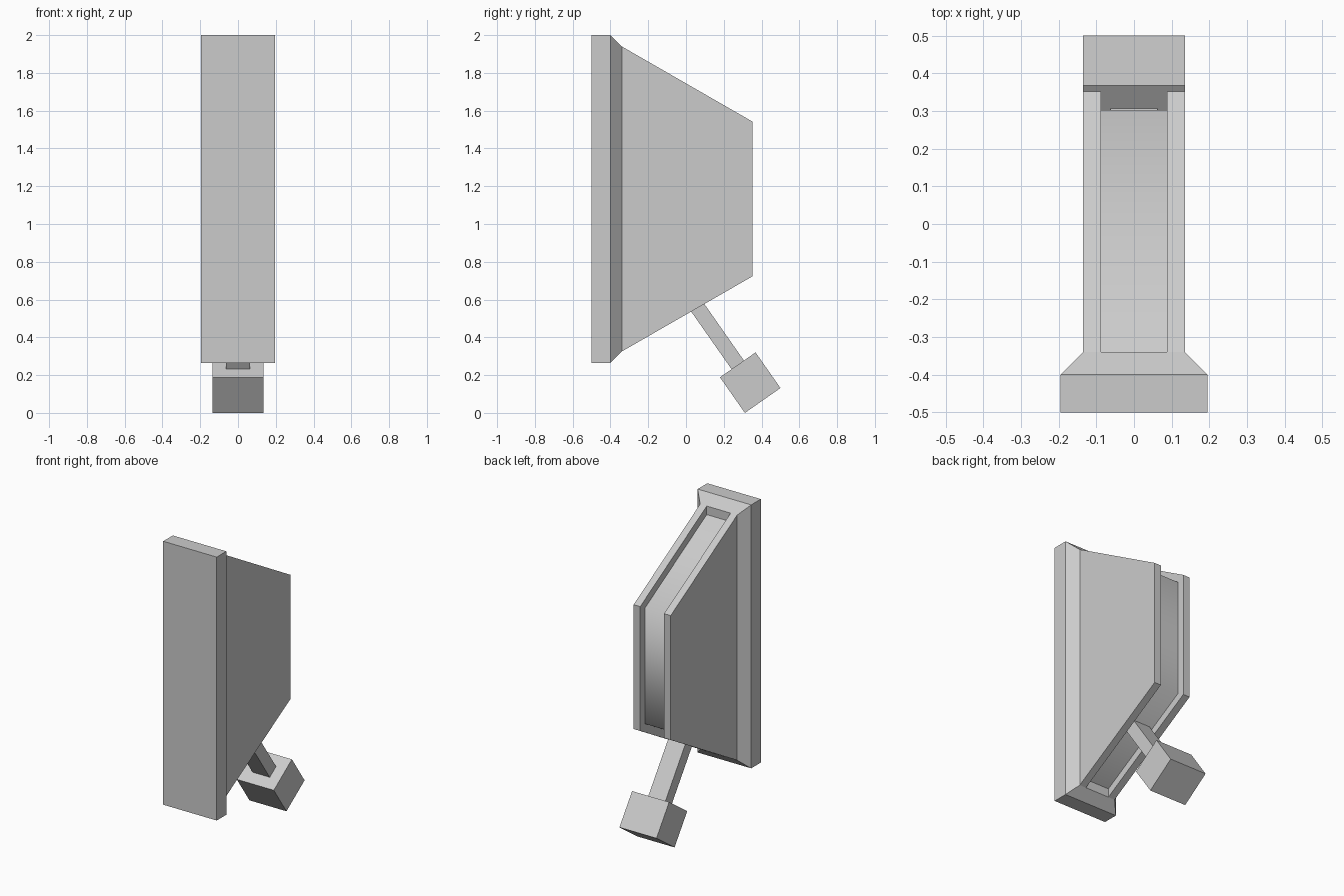
import bpy, bmesh, math
from mathutils import Matrix, Vector

if "Cube" in bpy.data.objects:
    bpy.data.objects.remove(bpy.data.objects["Cube"])


def finish(bm, name):
    bmesh.ops.recalc_face_normals(bm, faces=bm.faces)
    mesh = bpy.data.meshes.new(name)
    bm.to_mesh(mesh)
    bm.free()
    ob = bpy.data.objects.new(name, mesh)
    bpy.context.collection.objects.link(ob)
    return ob


# Head: front plate, chamfer and tapered body with a groove round its rim
bm = bmesh.new()
ZC = 1.1325


def ring(y, hx, hz):
    return [bm.verts.new((sx * hx, y, ZC + sz * hz))
            for sx, sz in ((-1, -1), (1, -1), (1, 1), (-1, 1))]


front, back = ring(-0.5, 0.195, 0.8675), ring(-0.4, 0.195, 0.8675)
bm.faces.new(front)
for i in range(4):
    j = (i + 1) % 4
    bm.faces.new((front[i], front[j], back[j], back[i]))

# U-shaped sections along the rim, from the top of the plate to the bottom
rim = [(-0.34, 0.8075), (0.352, 0.4095), (0.352, -0.4095), (-0.34, -0.8075)]
floor = [(-0.34, 0.751), (0.303, 0.381), (0.303, -0.381), (-0.34, -0.751)]
HX, GX = 0.135, 0.087
stations = []
for r, f in zip(rim, floor):
    section = [(-HX, r), (-GX, r), (-GX, f), (GX, f), (GX, r), (HX, r)]
    stations.append([bm.verts.new((x, p[0], ZC + p[1])) for x, p in section])
for a, b in zip(stations, stations[1:]):
    for k in range(5):
        face = bm.faces.new((a[k], a[k + 1], b[k + 1], b[k]))
        face.smooth = k == 2  # groove floor is smooth shaded
for k in (0, 5):
    bm.faces.new([s[k] for s in stations])

# Groove ends and chamfer between plate and body
top, bottom = stations[0], stations[-1]
for s in (top, bottom):
    bm.faces.new(s[1:5])
bl, br, tr, tl = back
bm.faces.new((tr, tl, top[0], top[1], top[4], top[5]))
bm.faces.new((br, bl, bottom[0], bottom[1], bottom[4], bottom[5]))
bm.faces.new((bl, tl, top[0], bottom[0]))
bm.faces.new((br, tr, top[5], bottom[5]))
finish(bm, "grooved_head")

# Tilted arm and counterweight share one axis
tilt = Matrix.Translation((0, 0.34, 0.16)) @ Matrix.Rotation(math.radians(35), 4, 'X')


def tilted_box(name, size, z):
    bm = bmesh.new()
    bmesh.ops.create_cube(bm, size=1)
    bmesh.ops.scale(bm, vec=Vector(size), verts=bm.verts)
    bmesh.ops.translate(bm, vec=(0, 0, z), verts=bm.verts)
    bm.transform(tilt)
    finish(bm, name)


tilted_box("counterweight", (0.27, 0.23, 0.23), 0)
tilted_box("support_arm", (0.125, 0.08, 0.46), 0.33)
